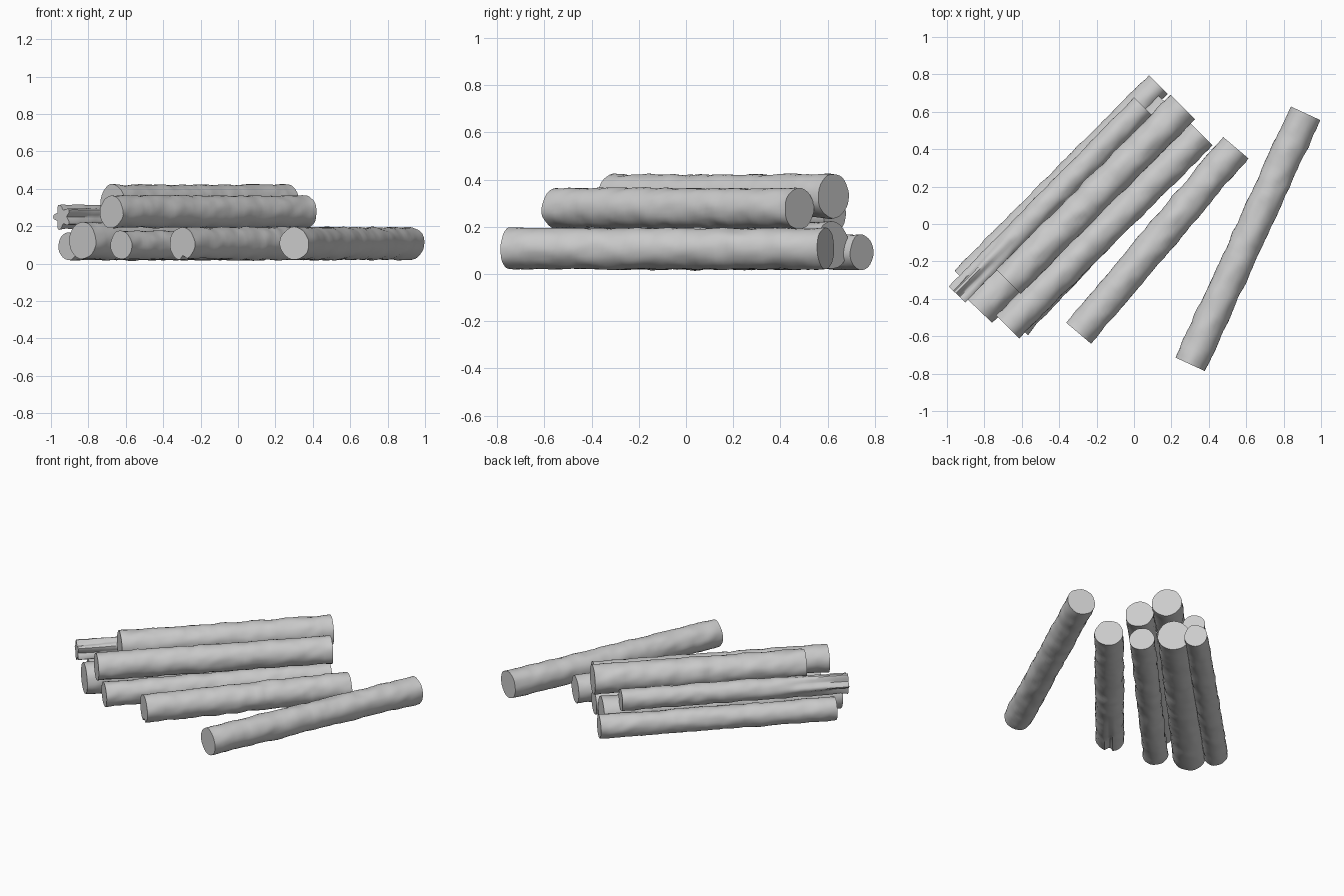
import bpy, bmesh, math
from mathutils import Vector, noise

if "Cube" in bpy.data.objects:
    bpy.data.objects.remove(bpy.data.objects["Cube"])

# One pale grey material
grey = bpy.data.materials.new("pale_grey")
grey.use_nodes = True
colour = (0.6, 0.6, 0.6, 1)
grey.diffuse_color = colour
grey.node_tree.nodes["Principled BSDF"].inputs["Base Color"].default_value = colour

SIDES, RINGS = 32, 56


def log(name, front, back, radius, flute=0.0, notch=None):
    """Bumpy log between two end centres, optionally creased near its front end."""
    start, end = Vector(front), Vector(back)
    axis = (end - start).normalized()
    side = axis.cross(Vector((0, 0, 1))).normalized()
    up = side.cross(axis)
    bm = bmesh.new()
    rings = []
    for i in range(RINGS + 1):
        t = i / RINGS
        centre = start.lerp(end, t)
        ring = []
        for j in range(SIDES):
            a = math.tau * j / SIDES
            out = side * math.cos(a) + up * math.sin(a)
            p = centre + out * radius
            r = radius + 0.006 * noise.noise(p * 11) + 0.004 * noise.noise(p * 24)
            fade = max(0, 1 - t / 0.35)
            r *= 1 - flute * fade * (0.5 + 0.5 * math.cos(5 * a))
            if notch is not None:
                r -= 0.03 * fade * max(0, math.cos(a - notch)) ** 60
            ring.append(bm.verts.new(centre + out * r))
        rings.append(ring)
    for low, high in zip(rings, rings[1:]):
        for j in range(SIDES):
            k = (j + 1) % SIDES
            bm.faces.new((low[j], low[k], high[k], high[j]))
    bm.faces.new(rings[0])
    bm.faces.new(rings[-1])
    bmesh.ops.recalc_face_normals(bm, faces=bm.faces)
    mesh = bpy.data.meshes.new(name)
    bm.to_mesh(mesh)
    bm.free()
    mesh.materials.append(grey)
    obj = bpy.data.objects.new(name, mesh)
    bpy.context.collection.objects.link(obj)
    bpy.ops.object.select_all(action="DESELECT")
    obj.select_set(True)
    bpy.context.view_layer.objects.active = obj
    bpy.ops.object.shade_smooth_by_angle(angle=math.radians(45))


# Logs lying on the ground
log("loose_log", (0.30, -0.75, 0.108), (0.917, 0.592, 0.108), 0.087)
log("ground_log_right", (-0.297, -0.583, 0.107), (0.543, 0.409, 0.107), 0.088, notch=-1.5)
log("ground_log_middle", (-0.625, -0.54, 0.1), (0.345, 0.49, 0.1), 0.076)
log("ground_log_thick", (-0.83, -0.46, 0.122), (0.20, 0.62, 0.122), 0.1)
log("ground_log_left", (-0.91, -0.30, 0.092), (0.13, 0.745, 0.092), 0.073)

# Logs stacked on top
log("stacked_log_right", (-0.676, -0.55, 0.278), (0.36, 0.48, 0.278), 0.086)
log("stacked_log_middle", (-0.67, -0.31, 0.33), (0.262, 0.625, 0.33), 0.092)
log("stacked_log_left", (-0.943, -0.38, 0.25), (0.048, 0.63, 0.25), 0.067, flute=0.45)
